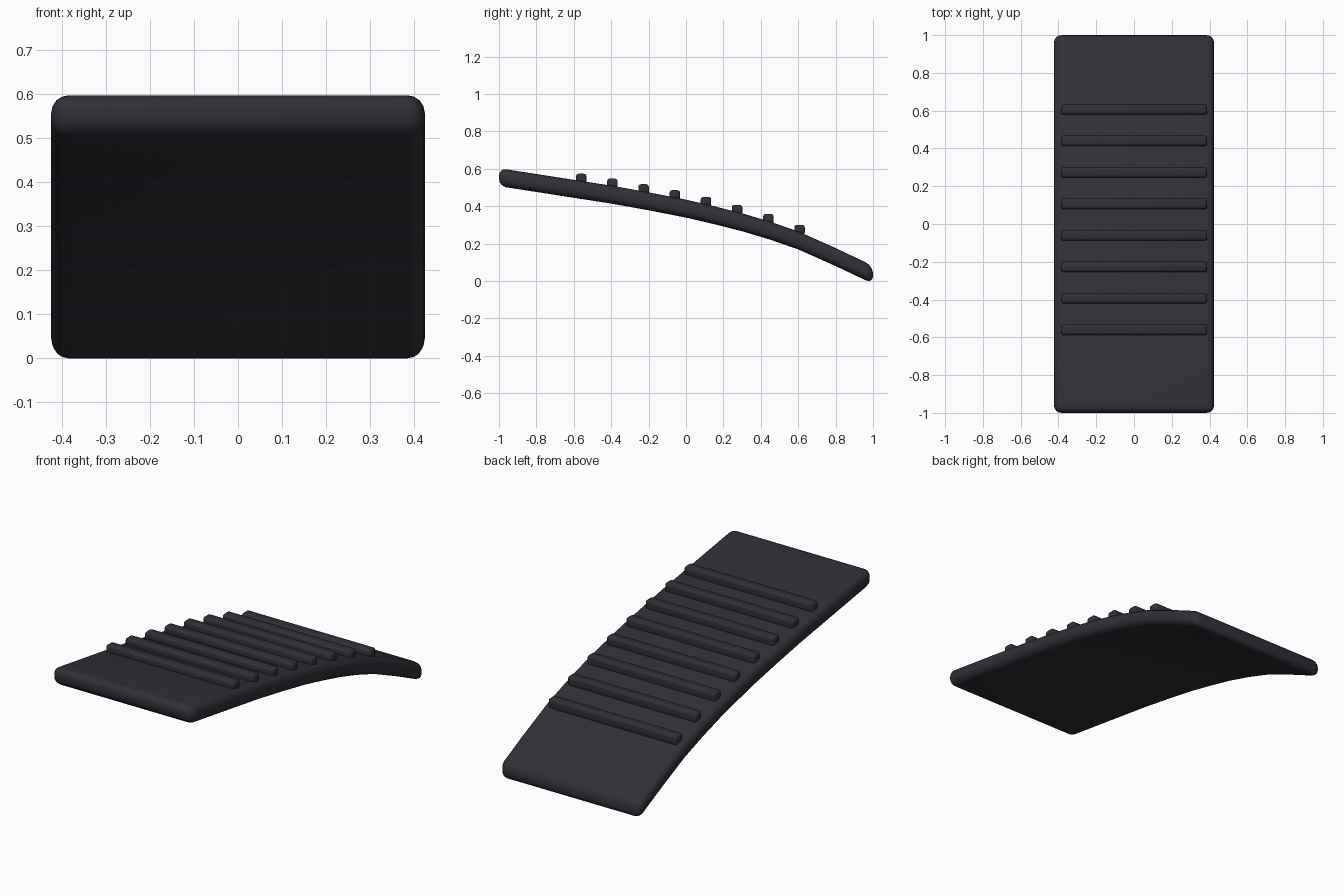
import bpy, bmesh
from mathutils import Vector

if "Cube" in bpy.data.objects:
    bpy.data.objects.remove(bpy.data.objects["Cube"])

rubber = bpy.data.materials.new("charcoal rubber")
rubber.diffuse_color = (0.03, 0.03, 0.038, 1)
rubber.use_nodes = True
rubber.node_tree.nodes["Principled BSDF"].inputs["Base Color"].default_value = rubber.diffuse_color

# Centre line of the bent plate: (y, z), straight between stations
LINE = [(-1, .566), (-.6, .504), (-.4, .473), (-.2, .437), (0, .398), (.15, .363),
        (.3, .325), (.45, .28), (.6, .228), (.8, .139), (1, .044)]


def mid_z(y):
    for (y0, z0), (y1, z1) in zip(LINE, LINE[1:]):
        if y <= y1 + 1e-6:
            return z0 + (z1 - z0) * (y - y0) / (y1 - y0)
    return LINE[-1][1]


def rounded_box(name, size, radius, segments, location=(0, 0, 0), bend=False):
    bm = bmesh.new()
    bmesh.ops.create_cube(bm, size=1)
    bmesh.ops.scale(bm, vec=size, verts=bm.verts)
    bmesh.ops.bevel(bm, geom=bm.edges[:], offset=radius, segments=segments,
                    profile=0.5, affect='EDGES')
    if bend:
        # cut across at every station, then follow the centre line
        for y, _ in LINE[1:-1]:
            bmesh.ops.bisect_plane(bm, geom=bm.verts[:] + bm.edges[:] + bm.faces[:],
                                   plane_co=(0, y, 0), plane_no=(0, 1, 0))
        for v in bm.verts:
            v.co.z += mid_z(v.co.y)
        low = min(v.co.z for v in bm.verts)
        for v in bm.verts:
            v.co.z -= low
    bmesh.ops.translate(bm, vec=Vector(location), verts=bm.verts)
    mesh = bpy.data.meshes.new(name)
    bm.to_mesh(mesh)
    bm.free()
    mesh.materials.append(rubber)
    ob = bpy.data.objects.new(name, mesh)
    bpy.context.collection.objects.link(ob)
    bpy.ops.object.select_all(action='DESELECT')
    ob.select_set(True)
    bpy.context.view_layer.objects.active = ob
    bpy.ops.object.shade_smooth_by_angle(angle=0.6)
    return ob


# Curved plate
rounded_box("pedal_plate", (.848, 2, .096), .04, 4, bend=True)

# Eight grip ribs
for i in range(8):
    y = -.56 + i * 1.167 / 7
    top = mid_z(y) + .048 + .028
    rounded_box(f"grip_rib_{i + 1}", (.774, .056, .056), .014, 3, (0, y, top - .028))
